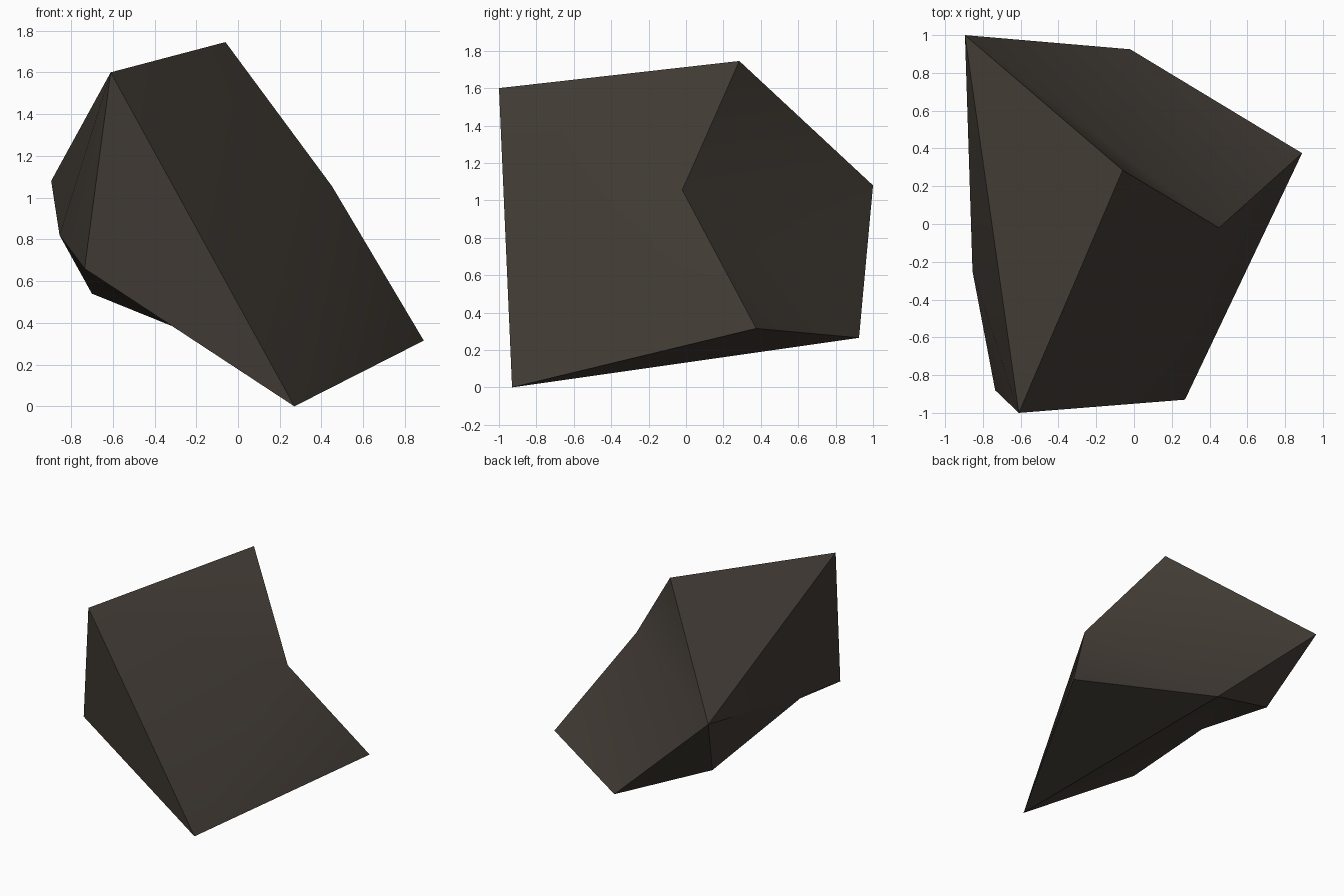
import bpy, bmesh, math

if "Cube" in bpy.data.objects:
    bpy.data.objects.remove(bpy.data.objects["Cube"])

# Corner points of the faceted rock
P = {
    'A': (-0.61, -1.0, 1.60),   # front crest
    'B': (-0.06, 0.285, 1.745), # peak
    'C': (0.45, -0.02, 1.055),  # dent on the right shoulder
    'D': (0.89, 0.375, 0.315),  # right tip
    'E': (0.27, -0.93, 0.0),    # foot
    'F': (-0.735, -0.88, 0.66), # front left
    'G': (-0.855, -0.25, 0.82), # left side
    'H': (-0.895, 1.0, 1.08),   # back left
    'I': (-0.70, 0.67, 0.54),   # under the back left
    'K': (-0.02, 0.925, 0.265), # back foot
}

# Facets: top, front, right, left, underside
FACETS = "ABC ABH BCH CHK CKD ACE CDE AEF AFG AGH DEK KEG EFG KGI GHI HIK"

bm = bmesh.new()
v = {name: bm.verts.new(co) for name, co in P.items()}
for facet in FACETS.split():
    bm.faces.new([v[n] for n in facet])
bmesh.ops.recalc_face_normals(bm, faces=bm.faces[:])

mesh = bpy.data.meshes.new("rock")
bm.to_mesh(mesh)
bm.free()
rock = bpy.data.objects.new("rock", mesh)
bpy.context.collection.objects.link(rock)

# Dark brown stone
stone = bpy.data.materials.new("dark_stone")
stone.diffuse_color = (0.055, 0.045, 0.036, 1)
stone.use_nodes = True
stone.node_tree.nodes["Principled BSDF"].inputs["Base Color"].default_value = stone.diffuse_color
mesh.materials.append(stone)

# Soft shading across shallow edges only
bpy.context.view_layer.objects.active = rock
rock.select_set(True)
bpy.ops.object.shade_smooth_by_angle(angle=math.radians(30))
